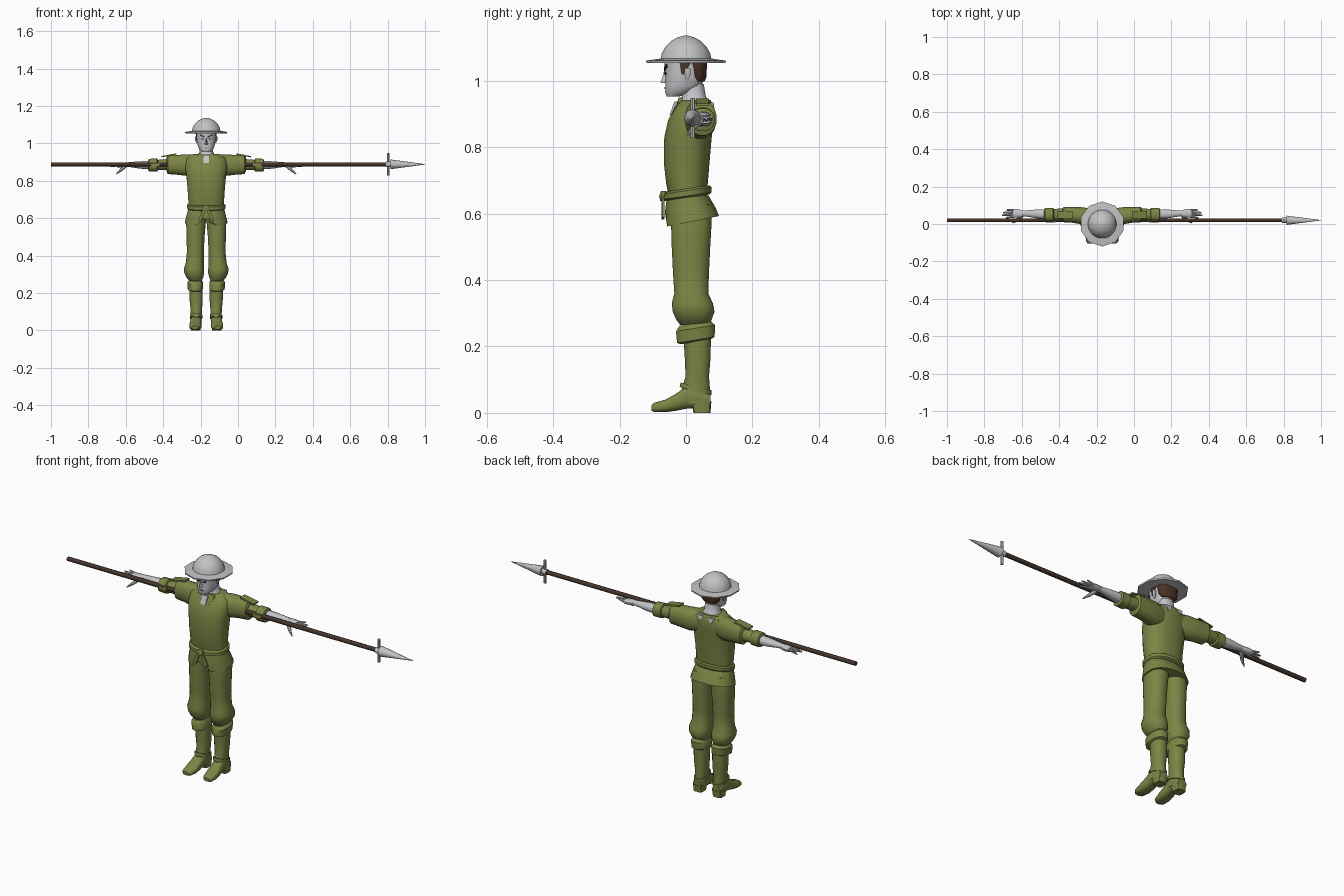
import bpy
import bmesh
import math
from mathutils import Vector

default_cube = bpy.data.objects.get("Cube")
if default_cube:
    bpy.data.objects.remove(default_cube, do_unlink=True)

BODY_X = -0.17
parts = []


def make_material(name, red, green, blue):
    material = bpy.data.materials.new(name)
    material.use_nodes = True
    colour = (red, green, blue, 1)
    material.diffuse_color = colour
    shader = next(n for n in material.node_tree.nodes if n.type == "BSDF_PRINCIPLED")
    shader.inputs["Base Color"].default_value = colour
    return material


olive = make_material("olive cloth", 0.2, 0.235, 0.06)
skin = make_material("pale skin", 0.55, 0.56, 0.58)
steel = make_material("grey steel", 0.54, 0.54, 0.55)
wood = make_material("dark wood", 0.06, 0.035, 0.025)
hair_brown = make_material("brown hair", 0.08, 0.035, 0.018)
dark = make_material("dark features", 0.03, 0.025, 0.025)


def finish(name, mesh, material):
    bmesh.ops.recalc_face_normals(mesh, faces=mesh.faces)
    data = bpy.data.meshes.new(name)
    mesh.to_mesh(data)
    mesh.free()
    data.materials.append(material)
    item = bpy.data.objects.new(name, data)
    bpy.context.collection.objects.link(item)
    parts.append(item)
    return item


def loft(name, material, axis, sections, sides=16, power=2.3, side=1, adjust=None):
    """Skin oval sections: position, low and high of the two other axes, optional tilt."""
    mesh = bmesh.new()
    rings = []
    for position, u_low, u_high, v_low, v_high, *tilt in sections:
        ring = []
        for step in range(sides):
            angle = math.tau * (step + 0.5) / sides
            c, s = math.cos(angle), math.sin(angle)
            u = (u_low + u_high) / 2 + (u_high - u_low) / 2 * math.copysign(abs(c) ** (2 / power), c)
            offset = (v_high - v_low) / 2 * math.copysign(abs(s) ** (2 / power), s)
            v = (v_low + v_high) / 2 + offset
            along = position + (tilt[0] * offset if tilt else 0)
            point = {"X": (along, u, v), "Y": (u, along, v), "Z": (u, v, along)}[axis]
            point = Vector(adjust(*point) if adjust else point)
            point.x = BODY_X + side * point.x
            ring.append(mesh.verts.new(point))
        rings.append(ring)
    for lower, upper in zip(rings, rings[1:]):
        for i in range(sides):
            j = (i + 1) % sides
            mesh.faces.new((lower[i], lower[j], upper[j], upper[i]))
    mesh.faces.new(rings[0])
    mesh.faces.new(rings[-1])
    return finish(name, mesh, material)


def column(name, material, sections, **options):
    """Upright symmetric loft: height, half width, front, back, optional tilt."""
    full = [(z, -half, half, front, back, *tilt) for z, half, front, back, *tilt in sections]
    return loft(name, material, "Z", full, **options)


def rod(name, material, start, end, r1, r2, sides=8, side=1):
    start, end = Vector(start), Vector(end)
    for point in (start, end):
        point.x = BODY_X + side * point.x
    mesh = bmesh.new()
    bmesh.ops.create_cone(mesh, cap_ends=True, segments=sides, radius1=r1, radius2=r2,
                          depth=(end - start).length)
    turn = (end - start).to_track_quat("Z", "Y").to_matrix().to_4x4()
    turn.translation = (start + end) / 2
    mesh.transform(turn)
    return finish(name, mesh, material)


def plate(name, material, outline, depth, side=1):
    """Thin slab from a few front-facing outline points, thickened backwards."""
    mesh = bmesh.new()
    verts = [mesh.verts.new((BODY_X + side * x, y, z)) for x, y, z in outline]
    face = mesh.faces.new(verts)
    grown = bmesh.ops.extrude_face_region(mesh, geom=[face])["geom"]
    moved = [v for v in grown if isinstance(v, bmesh.types.BMVert)]
    bmesh.ops.translate(mesh, verts=moved, vec=(0, depth, 0))
    return finish(name, mesh, material)


# Helmet: faceted brim and round dome
column("helmet_brim", steel, [(1.054, .117, -.119, .119), (1.061, .119, -.12, .12),
       (1.067, .08, -.08, .08)], sides=10, power=2)
column("helmet_dome", steel, [(z, r, -r, r) for z, r in
       ((1.06, .078), (1.083, .074), (1.104, .062), (1.12, .046), (1.131, .026), (1.137, .005))],
       sides=20, power=2)

# Head and neck
column("head", skin, [(.953, .022, -.058, -.02), (.965, .036, -.063, .02), (.985, .045, -.063, .048),
       (1.01, .05, -.062, .056), (1.035, .052, -.064, .058), (1.06, .052, -.066, .058)], sides=20)
column("neck", skin, [(.92, .065, -.03, .075), (.94, .046, -.015, .068), (.955, .037, -.013, .06),
       (.99, .036, -.012, .054)])
column("hair_back", hair_brown, [(.998, .036, .025, .056), (1.012, .05, .014, .062),
       (1.06, .056, .004, .064)])
plate("nose", skin, [(0, -.066, 1.03), (-.01, -.063, .995), (0, -.077, .993)], .004)
plate("nose_side", skin, [(0, -.066, 1.03), (.01, -.063, .995), (0, -.077, .993)], .004)
plate("mouth", dark, [(-.014, -.066, .977), (.014, -.066, .977), (0, -.066, .98)], .004)
for side, label in ((1, "left"), (-1, "right")):
    plate(label + "_eyebrow", dark, [(.008, -.067, 1.03), (.034, -.063, 1.043),
          (.034, -.063, 1.049), (.008, -.067, 1.038)], .008, side)
    plate(label + "_eye", dark, [(.011, -.066, 1.02), (.026, -.064, 1.02),
          (.026, -.064, 1.026), (.011, -.066, 1.026)], .006, side)
    loft(label + "_sideburn", hair_brown, "Z", [(1.02, .048, .054, -.014, -.006),
         (1.06, .049, .057, -.022, .02)], sides=8, side=side)
    loft(label + "_ear", skin, "Z", [(1.002, .045, .053, -.002, .008), (1.02, .047, .061, -.005, .014),
         (1.038, .047, .06, -.004, .016)], sides=8, side=side)

# Tunic, belt and flared skirt with a front slit
column("tunic_body", olive, [(.65, .094, -.052, .064), (.69, .096, -.06, .066), (.75, .1, -.067, .071),
       (.83, .107, -.066, .078), (.88, .114, -.055, .083), (.92, .108, -.034, .084),
       (.943, .07, -.02, .074)], sides=24)
column("belt", olive, [(.648, .096, -.058, .07, .15), (.654, .103, -.067, .077, .15),
       (.67, .103, -.067, .077, .15), (.676, .096, -.058, .07, .15)], sides=24)


def slit_hem(x, y, z):
    return (x, y, z + .035 if y < 0 and abs(x) < .03 and z < .6 else z)


column("skirt", olive, [(.577, .115, -.062, .1, .2), (.61, .107, -.064, .09, .1),
       (.655, .096, -.058, .068)], sides=24, adjust=slit_hem)
loft("belt_knot", olive, "Z", [(.638, -.014, .014, -.078, -.06), (.652, -.019, .019, -.082, -.058),
     (.668, -.012, .012, -.076, -.058)], sides=8)
for side, label in ((1, "left"), (-1, "right")):
    plate(label + "_belt_end", olive, [(.002, -.073, .645), (.018, -.073, .645),
          (.043, -.072, .59), (.026, -.074, .583)], .008, side)
    plate(label + "_collar_flap", olive, [(.016, -.037, .905), (.026, -.047, .892),
          (.05, -.025, .935), (.03, -.022, .95)], .012, side)
    # Bare skin behind the torn collar
    plate(label + "_nape_patch", skin, [(.012, .083, .935), (.05, .083, .935), (.034, .087, .906)],
          -.012, side)
plate("neck_opening", skin, [(-.019, -.035, .938), (.019, -.035, .938), (.014, -.05, .896),
      (-.014, -.05, .896)], .008)

for side, label in ((1, "left"), (-1, "right")):
    # Sleeves with rolled cuffs
    loft(label + "_upper_sleeve", olive, "X", [(.05, -.01, .078, .83, .94), (.1, -.004, .09, .825, .942),
         (.16, .006, .092, .832, .939), (.205, .008, .092, .835, .938), (.212, .018, .084, .85, .926)],
         side=side)
    loft(label + "_lower_sleeve", olive, "X", [(.19, .02, .084, .855, .918), (.24, .018, .082, .857, .914),
         (.265, .02, .08, .857, .912)], side=side)
    loft(label + "_sleeve_cuff", olive, "X", [(.258, .022, .08, .856, .912), (.262, .012, .086, .848, .92),
         (.305, .014, .086, .848, .918), (.31, .024, .078, .858, .908)], side=side)
    plate(label + "_sleeve_tab", olive, [(.16, .03, .94), (.24, .03, .925), (.24, .03, .932),
          (.16, .03, .947)], .04, side)
    plate(label + "_cuff_tab", olive, [(.25, .009, .878), (.29, .009, .874), (.3, .009, .888),
          (.25, .009, .898)], .009, side)
    # Bare forearm and open hand
    loft(label + "_forearm", skin, "X", [(.29, .026, .078, .86, .908), (.35, .03, .078, .864, .905),
         (.41, .04, .073, .873, .9), (.43, .042, .072, .874, .898)], sides=12, side=side)
    loft(label + "_palm", skin, "X", [(.42, .042, .072, .874, .898), (.45, .034, .08, .87, .897),
         (.478, .034, .08, .872, .893)], sides=12, side=side)
    for index, reach in enumerate((.515, .535, .53, .51)):
        spread = index - 1.5
        rod(f"{label}_finger_{index + 1}", skin, (.47, .057 + spread * .011, .883),
            (reach, .054 + spread * .014, .877 + .005 * index), .007, .004, side=side)
    rod(label + "_thumb", skin, (.43, .045, .882), (.458, .018, .855), .011, .008, side=side)
    rod(label + "_thumb_tip", skin, (.456, .02, .857), (.48, .006, .837), .008, .003, side=side)

    # Trousers gathered below the knee, then a tilted cuff
    loft(label + "_trouser_leg", olive, "Z", [(.265, .025, .088, -.018, .068), (.28, .016, .105, -.03, .078),
         (.305, .01, .118, -.041, .087), (.33, .01, .12, -.044, .082), (.36, .012, .11, -.036, .068),
         (.42, .012, .104, -.04, .07), (.5, .008, .106, -.044, .074), (.57, .002, .108, -.046, .078),
         (.63, -.005, .098, -.045, .075)], side=side)
    loft(label + "_trouser_cuff", olive, "Z", [(.214, .026, .086, -.016, .074, .16),
         (.22, .018, .099, -.028, .087, .16), (.255, .016, .102, -.031, .089, .16),
         (.27, .024, .09, -.02, .074, .16)], side=side)
    # Boots: shaft, foot, heel and top strap
    loft(label + "_boot_shaft", olive, "Z", [(.03, .026, .084, -.022, .074), (.07, .024, .083, -.014, .073),
         (.11, .022, .084, -.002, .07), (.16, .018, .089, -.004, .074), (.225, .018, .09, -.008, .076)],
         side=side)
    loft(label + "_boot_foot", olive, "Y", [(-.104, .045, .077, .006, .024), (-.094, .034, .086, .002, .031),
         (-.06, .026, .091, .002, .041), (-.03, .026, .088, .006, .058), (.0, .027, .084, .012, .08),
         (.04, .026, .084, .015, .078), (.074, .033, .079, .017, .055)], power=2.8, side=side)
    loft(label + "_boot_heel", olive, "Z", [(0, .031, .081, .022, .074), (.035, .028, .083, .016, .077)],
         sides=12, power=4, side=side)
    loft(label + "_ankle_strap", olive, "Z", [(.066, .02, .087, -.02, .077, -.25),
         (.08, .02, .087, -.017, .077, -.25)], side=side)

# Spear held across the body
SPEAR_Y, SPEAR_Z = .02, .888


def along_spear(x, height=0):
    return (x - BODY_X, SPEAR_Y, SPEAR_Z + height)


rod("spear_shaft", wood, along_spear(-1), along_spear(.81), .011, .011, 10)
rod("spear_crossbar", steel, along_spear(.803, -.06), along_spear(.803, .06), .007, .007)
rod("spear_collar", steel, along_spear(.79), along_spear(.82), .015, .015, 10)
rod("spear_head", steel, along_spear(.815), along_spear(1), .026, .001, 10)

# Soft shading with crisp edges kept
bpy.ops.object.select_all(action="DESELECT")
for item in parts:
    item.select_set(True)
bpy.context.view_layer.objects.active = parts[0]
bpy.ops.object.shade_smooth_by_angle(angle=math.radians(38))
